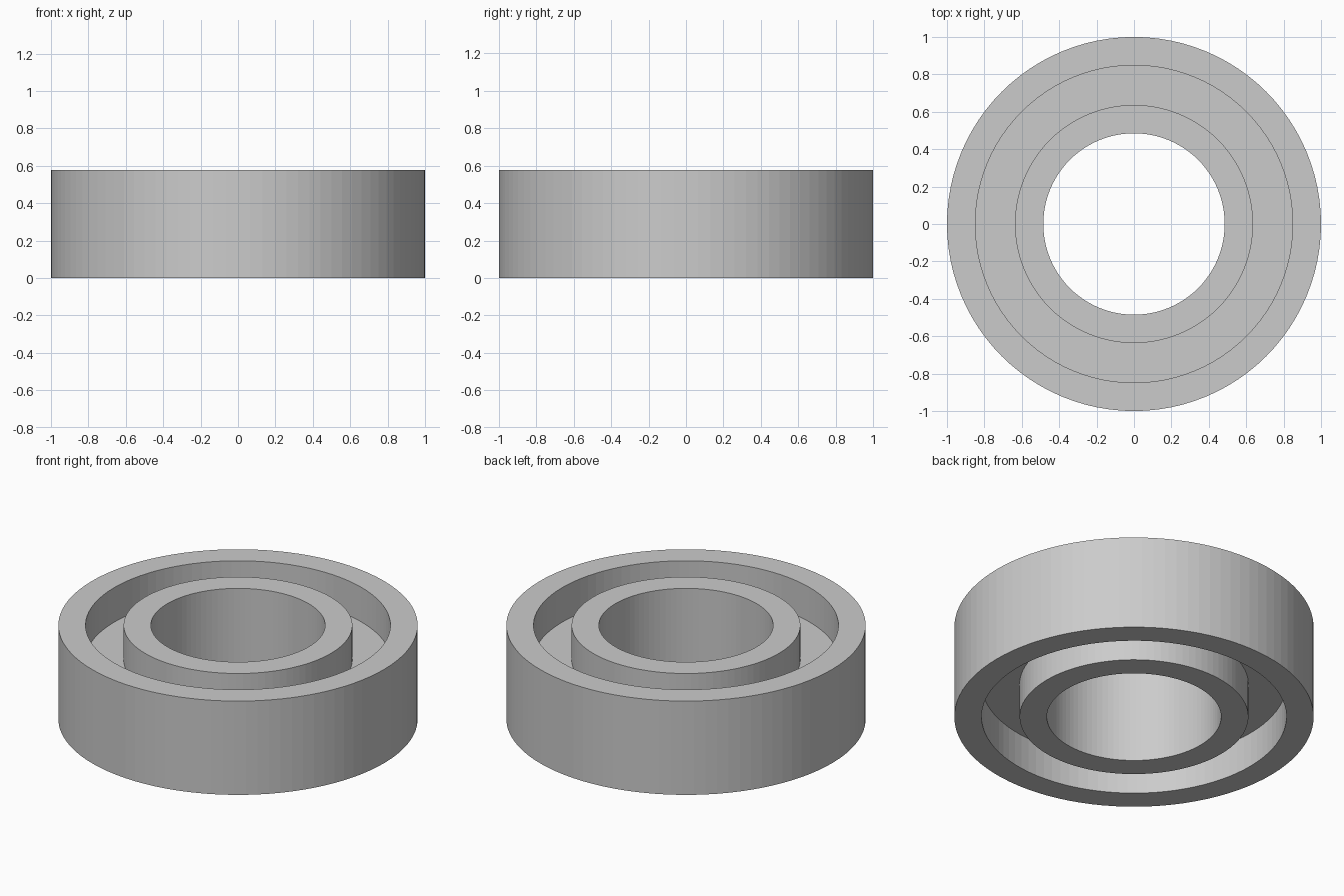
import bpy, bmesh, math

cube = bpy.data.objects.get("Cube")
if cube:
    bpy.data.objects.remove(cube, do_unlink=True)

SEGMENTS = 96
HEIGHT = 0.576
WALL = 0.1515                    # thickness of both rings and of the web
OUTER, BORE = 1.0, 0.485

grey = bpy.data.materials.new("plain grey")
grey.use_nodes = True
color = (0.6, 0.6, 0.6, 1)
grey.diffuse_color = color
grey.node_tree.nodes["Principled BSDF"].inputs["Base Color"].default_value = color

# Closed H-shaped section: two full-height rings joined by a central web
web_low = (HEIGHT - WALL) / 2
web_high = web_low + WALL
inner_rim, outer_rim = BORE + WALL, OUTER - WALL
section = [
    (BORE, 0), (inner_rim, 0), (inner_rim, web_low), (outer_rim, web_low),
    (outer_rim, 0), (OUTER, 0), (OUTER, HEIGHT), (outer_rim, HEIGHT),
    (outer_rim, web_high), (inner_rim, web_high), (inner_rim, HEIGHT), (BORE, HEIGHT),
]

# Revolve the section around the vertical axis
bm = bmesh.new()
rings = []
for i in range(SEGMENTS):
    a = math.tau * i / SEGMENTS
    rings.append([bm.verts.new((r * math.cos(a), r * math.sin(a), z)) for r, z in section])
for i, ring in enumerate(rings):
    following = rings[(i + 1) % SEGMENTS]
    for j in range(len(section)):
        k = (j + 1) % len(section)
        bm.faces.new((ring[j], following[j], following[k], ring[k]))
bmesh.ops.recalc_face_normals(bm, faces=bm.faces)

mesh = bpy.data.meshes.new("grooved_ring")
bm.to_mesh(mesh)
bm.free()
mesh.materials.append(grey)
grooved_ring = bpy.data.objects.new("grooved_ring", mesh)
bpy.context.collection.objects.link(grooved_ring)
